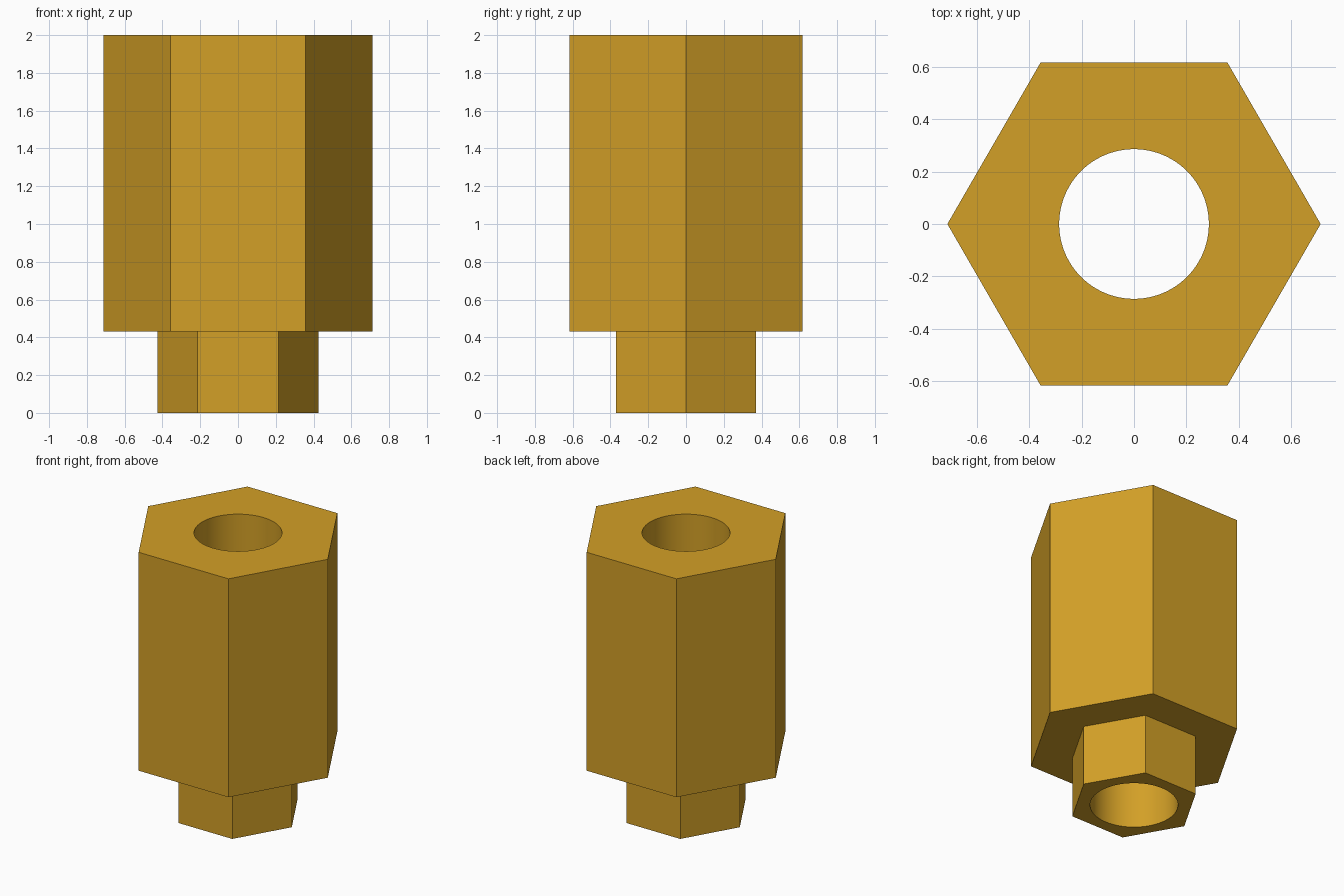
import bpy, bmesh, math

if "Cube" in bpy.data.objects:
    bpy.data.objects.remove(bpy.data.objects["Cube"])

SEG = 16                      # bore segments per hexagon side
BORE, SMALL, BIG = 0.286, 0.427, 0.713
Z0, Z1, Z2 = 0.0, 0.432, 2.0

brass = bpy.data.materials.new("brass")
brass.diffuse_color = (0.65, 0.35, 0.02, 1)
brass.use_nodes = True
brass.node_tree.nodes["Principled BSDF"].inputs["Base Color"].default_value = brass.diffuse_color

bm = bmesh.new()


def ring(n, r, z):
    return [bm.verts.new((r * math.cos(2 * math.pi * i / n),
                          r * math.sin(2 * math.pi * i / n), z)) for i in range(n)]


def bridge(a, b, smooth=False):
    n = len(a)
    for i in range(n):
        j = (i + 1) % n
        f = bm.faces.new((a[i], a[j], b[j], b[i]))
        f.smooth = smooth


def end_cap(hexagon, circle):
    """Flat hexagonal end with a round opening, one sector per side."""
    for k in range(6):
        arc = [circle[(k * SEG + i) % len(circle)] for i in range(SEG + 1)]
        c0, c1 = hexagon[k], hexagon[(k + 1) % 6]
        h = SEG // 2
        for i in range(SEG):
            bm.faces.new((c0 if i < h else c1, arc[i + 1], arc[i]))
        bm.faces.new((c0, c1, arc[h]))


# stepped hexagonal outside
foot = ring(6, SMALL, Z0)
neck = ring(6, SMALL, Z1)
shoulder = ring(6, BIG, Z1)
top = ring(6, BIG, Z2)
for lower, upper in ((foot, neck), (neck, shoulder), (shoulder, top)):
    bridge(lower, upper)

# round through bore and the two ends
bore_low = ring(6 * SEG, BORE, Z0)
bore_high = ring(6 * SEG, BORE, Z2)
bridge(bore_low, bore_high, smooth=True)
end_cap(foot, bore_low)
end_cap(top, bore_high)

bmesh.ops.recalc_face_normals(bm, faces=bm.faces[:])
mesh = bpy.data.meshes.new("hex_standoff")
bm.to_mesh(mesh)
bm.free()
mesh.materials.append(brass)
standoff = bpy.data.objects.new("hex_standoff", mesh)
bpy.context.collection.objects.link(standoff)

# keep the rims sharp while the bore stays smooth
bpy.context.view_layer.objects.active = standoff
standoff.select_set(True)
bpy.ops.object.shade_smooth_by_angle(angle=math.radians(30))
